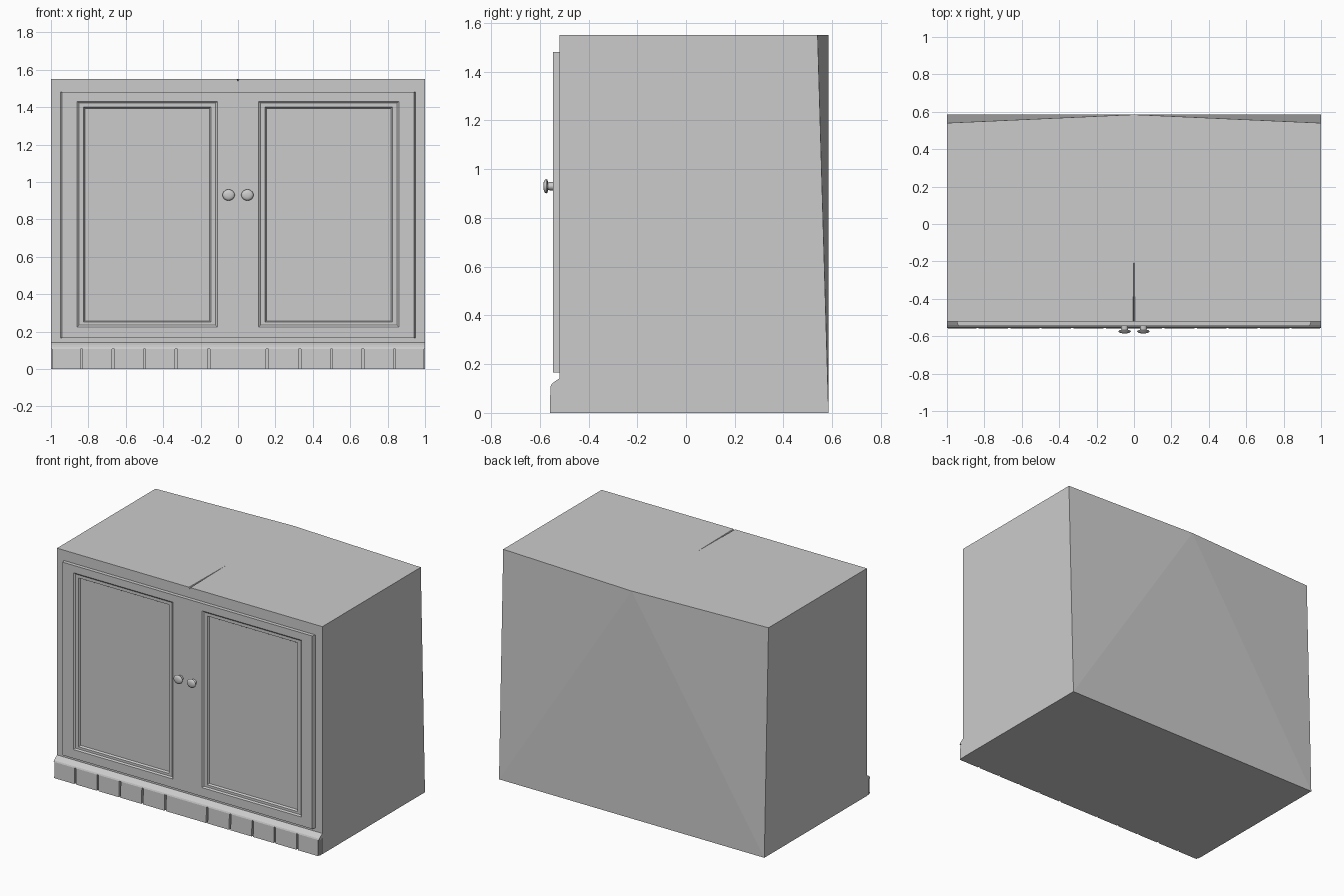
import bpy, bmesh, math
from mathutils import Matrix

if "Cube" in bpy.data.objects:
    bpy.data.objects.remove(bpy.data.objects["Cube"])


def make(name, verts, faces, mirror=True):
    me = bpy.data.meshes.new(name)
    me.from_pydata(verts, [], faces)
    bm = bmesh.new()
    bm.from_mesh(me)
    bmesh.ops.recalc_face_normals(bm, faces=bm.faces)
    bm.to_mesh(me)
    bm.free()
    ob = bpy.data.objects.new(name, me)
    bpy.context.collection.objects.link(ob)
    if mirror:
        ob.modifiers.new("Mirror", 'MIRROR')
    return ob


def extrude_x(name, profile, x0, x1):
    """Closed (y, z) profile extruded along x, mirrored to the other half."""
    n = len(profile)
    verts = [(x, y, z) for x in (x0, x1) for y, z in profile]
    faces = [(i, (i + 1) % n, n + (i + 1) % n, n + i) for i in range(n)]
    faces += [tuple(range(n)), tuple(range(n, 2 * n))]
    return make(name, verts, faces)


# Cabinet body: half shell with bowed back and a fine seam in the top
F, H = -0.52, 1.55
body_verts = [
    (0, F, 0), (1, F, 0), (1, 0.585, 0), (0, 0.585, 0),
    (0, F, H - 0.012), (0.006, F, H), (1, F, H),
    (1, 0.54, H), (0, 0.585, H), (0, -0.12, H)]
body_faces = [
    (0, 1, 6, 5, 4), (1, 2, 7, 6), (2, 3, 8), (2, 8, 7),
    (5, 6, 7, 8, 9), (4, 5, 9), (0, 3, 2, 1)]
make("cabinet_body", body_verts, body_faces)

# Doors: nested rectangles (x0, x1, z0, z1, y) joined ring to ring
rings = [
    (0, 0.95, 0.165, 1.48, -0.515),
    (0, 0.94, 0.165, 1.48, -0.545),
    (0.11, 0.86, 0.225, 1.43, -0.545),
    (0.12, 0.85, 0.234, 1.421, -0.537),
    (0.145, 0.825, 0.25, 1.40, -0.537),
    (0.152, 0.818, 0.257, 1.393, -0.525)]
verts, faces = [], []
for k, (x0, x1, z0, z1, y) in enumerate(rings):
    verts += [(x0, y, z0), (x1, y, z0), (x1, y, z1), (x0, y, z1)]
    if k:
        a, b = 4 * (k - 1), 4 * k
        faces += [(a + i, a + (i + 1) % 4, b + (i + 1) % 4, b + i)
                  for i in range(4)]
b = 4 * (len(rings) - 1)
faces.append((b, b + 1, b + 2, b + 3))
make("panelled_door", verts, faces)

# Plinth: recessed core, continuous moulded cap and a row of tiles
extrude_x("plinth_core", [(F, 0), (-0.545, 0), (-0.545, 0.11), (F, 0.11)], 0, 0.999)
extrude_x("plinth_cap", [(F, 0.108), (-0.556, 0.108), (-0.552, 0.117),
                         (-0.541, 0.127), (F, 0.141)], 0, 1)
slots = [0, 0.157, 0.33, 0.5, 0.667, 0.837, 1.0]
for i, (a, c) in enumerate(zip(slots, slots[1:])):
    extrude_x(f"plinth_tile_{i + 1}",
              [(F, 0), (-0.559, 0), (-0.556, 0.108), (F, 0.108)],
              a + (0.006 if i else 0), c - 0.006)

# Knobs: turned (radius, y) profile spun around the y axis
profile = [(0.02, -0.535), (0.018, -0.566), (0.03, -0.569), (0.033, -0.573),
           (0.031, -0.578), (0.022, -0.583), (0.01, -0.585)]
N = 20
kv, kf = [], []
for r, y in profile:
    kv += [(0.05 + r * math.cos(2 * math.pi * j / N), y,
            0.93 + r * 0.9 * math.sin(2 * math.pi * j / N)) for j in range(N)]
for k in range(len(profile) - 1):
    for j in range(N):
        m = (j + 1) % N
        kf.append((k * N + j, k * N + m, (k + 1) * N + m, (k + 1) * N + j))
kf += [tuple(range(N)), tuple(range((len(profile) - 1) * N, len(profile) * N))]
knob = make("door_knob", kv, kf)
bpy.ops.object.select_all(action='DESELECT')
knob.select_set(True)
bpy.context.view_layer.objects.active = knob
bpy.ops.object.shade_smooth_by_angle(angle=math.radians(40))
